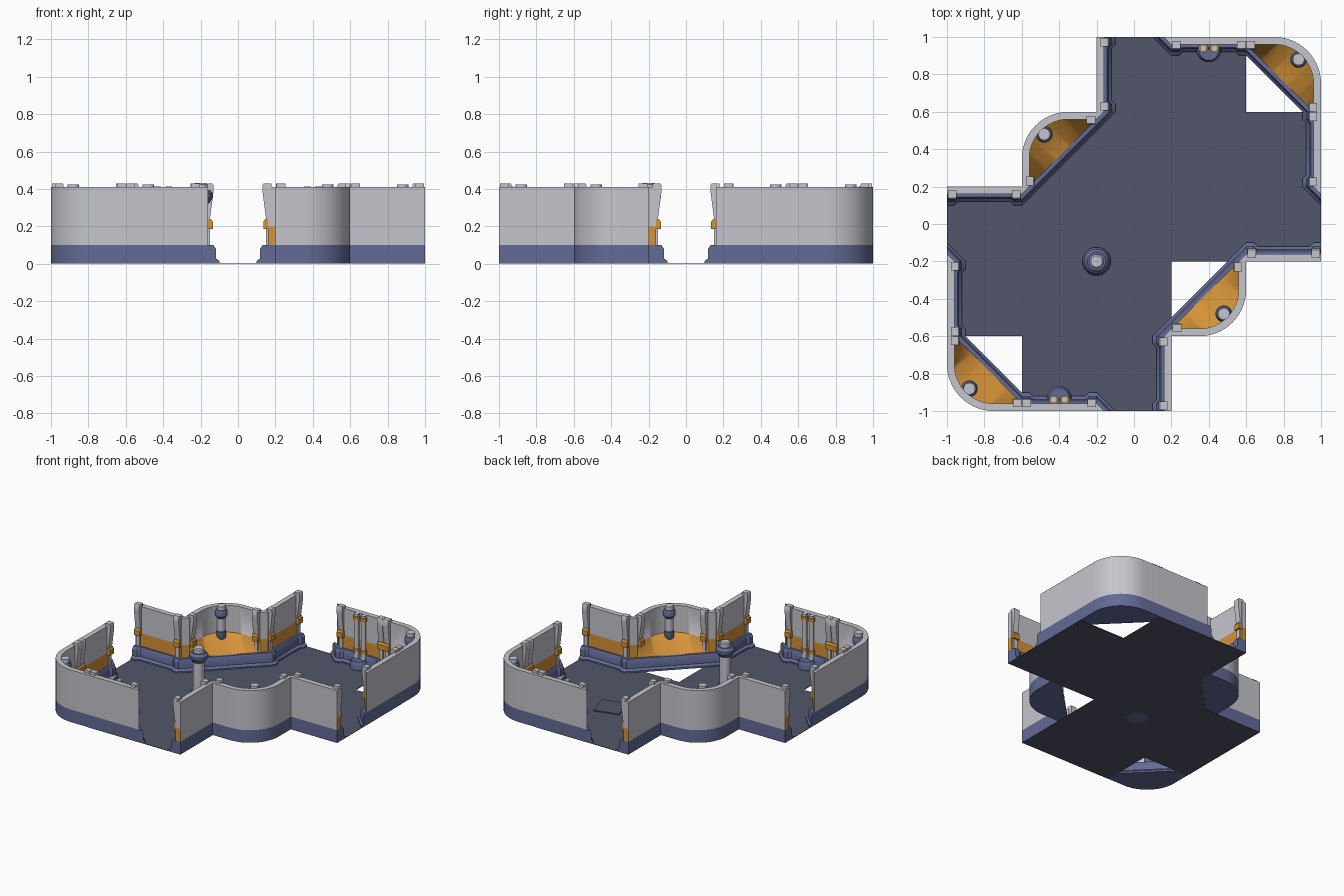
import bpy, bmesh, math
from mathutils import Vector, Matrix

if "Cube" in bpy.data.objects:
    bpy.data.objects.remove(bpy.data.objects["Cube"])


def material(name, rgb):
    m = bpy.data.materials.new(name)
    m.diffuse_color = (*rgb, 1)
    m.use_nodes = True
    m.node_tree.nodes["Principled BSDF"].inputs["Base Color"].default_value = m.diffuse_color
    return m


MATS = [material("light_grey", (0.56, 0.56, 0.61)), material("slate_blue", (0.125, 0.147, 0.305)),
        material("orange", (0.66, 0.29, 0.04)), material("floor_grey", (0.085, 0.093, 0.142))]
GREY, BLUE, ORANGE, FLOOR = range(4)


def finish(bm, name, turns=(0,)):
    """Turn a bmesh into objects, one for each half-turn copy of the symmetric room."""
    bmesh.ops.remove_doubles(bm, verts=bm.verts, dist=1e-5)
    bmesh.ops.recalc_face_normals(bm, faces=bm.faces)
    mesh = bpy.data.meshes.new(name)
    bm.to_mesh(mesh)
    bm.free()
    for m in MATS:
        mesh.materials.append(m)
    for a in turns:
        ob = bpy.data.objects.new(name, mesh)
        ob.rotation_euler.z = a
        bpy.context.collection.objects.link(ob)
    bpy.ops.object.select_all(action='DESELECT')
    ob.select_set(True)
    bpy.context.view_layer.objects.active = ob
    bpy.ops.object.shade_smooth_by_angle(angle=math.radians(32))


BOTH = (0, math.pi)


def face(bm, verts, mat):
    f = bm.faces.new(verts)
    f.material_index = mat
    return f


# ---- wall profile: depth from the outer face, height, colour of the strip that follows
PROFILE = [(0.08, 0.0, BLUE), (0.08, 0.015, BLUE), (0.065, 0.03, BLUE), (0.065, 0.08, BLUE),
           (0.055, 0.1, BLUE), (0.04, 0.1, ORANGE), (0.04, 0.2, GREY), (0.04, 0.41, GREY),
           (0.0, 0.41, GREY), (0.0, 0.2, GREY), (0.0, 0.1, BLUE), (0.0, 0.0, BLUE)]


def depth(i, k):
    d, z, _ = PROFILE[i]
    return d * k if i < 5 else d


def section(p, d, k=1.0):
    return [Vector((p[0] + d[0] * depth(i, k), p[1] + d[1] * depth(i, k), max(q[1], 0.002)))
            for i, q in enumerate(PROFILE)]


def straight(a, b, d):
    """One wall panel, its plinth thicker at both ends."""
    a, b = Vector(a), Vector(b)
    return [section(a.lerp(b, t), d, k) for t, k in
            ((0, 1.25), (0.1, 1.25), (0.15, 1), (0.85, 1), (0.9, 1.25), (1, 1.25))]


def corner(a, da, b, db, r=0.25, n=14):
    """Rounded outside wall over a straight diagonal plinth, with a sloping ledge between."""
    a, da, b, db = map(Vector, (a, da, b, db))
    c = a + (0.4 - r) * (-db) + da * r
    pts = [(a, da)]
    for i in range(n + 1):
        t = i / n * math.pi / 2
        nrm = da * math.cos(t) + db * math.sin(t)
        pts.append((c - nrm * r, nrm))
    pts.append((b, db))
    run = [0.0]
    for p, q in zip(pts, pts[1:]):
        run.append(run[-1] + (q[0] - p[0]).length)
    sa, sb = section(a, da, 1.25), section(b, db, 1.25)
    out = []
    for (p, nrm), s in zip(pts, run):
        sec = section(p, nrm)
        for i in range(6):
            sec[i] = sa[i].lerp(sb[i], s / run[-1])
        out.append(sec)
    return out


def build_wall(name, sections, cap_mid):
    bm = bmesh.new()
    rings = [[bm.verts.new(v) for v in s] for s in sections]
    n = len(PROFILE)
    for r, s in zip(rings, rings[1:]):
        for i in range(n):
            j = (i + 1) % n
            face(bm, (r[i], r[j], s[j], s[i]), PROFILE[i][2])
    for r in (rings[0], rings[-1]):
        face(bm, r[:6] + r[10:], BLUE)
        face(bm, (r[5], r[6], r[9], r[10]), cap_mid)
        face(bm, r[6:10], GREY)
    finish(bm, name, BOTH)


R, L, D = (1, 0), (-1, 0), (0, -1)
inner = (straight((-0.2, 1), (-0.2, 0.6), R) + corner((-0.2, 0.6), D, (-0.6, 0.2), R)
         + straight((-0.6, 0.2), (-1, 0.2), D))
outer = ([section((0.2, 1), L, 1.25)] + straight((0.2, 1), (0.6, 1), D)
         + corner((0.6, 1), D, (1, 0.6), L) + straight((1, 0.6), (1, 0.2), L)
         + [section((1, 0.2), D, 1.25)])
build_wall("inner_bay_wall", inner, ORANGE)
build_wall("outer_corner_wall", outer, GREY)

# ---- ribs on the walls: tapered strip, orange clamp, thin leg
RIB = [([(0.022, 0.43), (0.062, 0.43), (0.068, 0.42), (0.068, 0.38), (0.048, 0.225), (0.03, 0.225), (0.022, 0.38)],
        0.046, GREY),
       ([(0.03, 0.185), (0.065, 0.185), (0.065, 0.225), (0.055, 0.238), (0.03, 0.238)], 0.05, ORANGE),
       ([(0.03, 0.09), (0.051, 0.09), (0.051, 0.186), (0.03, 0.186)], 0.03, GREY)]
bm = bmesh.new()
for p, d in [((-0.2, 0.972), R), ((-0.2, 0.63), R), ((-0.23, 0.6), D), ((-0.6, 0.23), R),
             ((-0.63, 0.2), D), ((-0.972, 0.2), D), ((0.225, 1), D), ((0.575, 1), D),
             ((0.625, 1), D), ((1, 0.625), L), ((1, 0.575), L), ((1, 0.225), L)]:
    p, d = Vector(p), Vector(d)
    side = Vector((-d.y, d.x))
    for prof, w, mat in RIB:
        ends = []
        for s in (-w / 2, w / 2):
            ends.append([bm.verts.new((*(p + d * q + side * s), z)) for q, z in prof])
            face(bm, ends[-1], mat)
        for i in range(len(prof)):
            j = (i + 1) % len(prof)
            face(bm, (ends[0][i], ends[0][j], ends[1][j], ends[1][i]), mat)
finish(bm, "wall_ribs", BOTH)


def lathe(name, x, y, prof, sides=16, turns=(0,)):
    """Turned post: (radius, height, colour of the strip above)."""
    bm = bmesh.new()
    rings = [[bm.verts.new((x + r * math.cos(2 * math.pi * (i + 0.5) / sides),
                            y + r * math.sin(2 * math.pi * (i + 0.5) / sides), z))
              for i in range(sides)] for r, z, _ in prof]
    for k in range(len(rings) - 1):
        for i in range(sides):
            j = (i + 1) % sides
            face(bm, (rings[k][i], rings[k][j], rings[k + 1][j], rings[k + 1][i]), prof[k][2])
    face(bm, rings[0], prof[0][2])
    face(bm, rings[-1], prof[-1][2])
    finish(bm, name, turns)


# ---- free-standing pillar
lathe("pillar", -0.2, -0.2, [
    (0.077, 0, BLUE), (0.077, 0.02, BLUE), (0.06, 0.05, BLUE), (0.052, 0.1, BLUE), (0.04, 0.1, GREY),
    (0.04, 0.32, BLUE), (0.048, 0.325, BLUE), (0.068, 0.355, BLUE), (0.068, 0.375, BLUE),
    (0.05, 0.395, BLUE), (0.038, 0.395, GREY), (0.038, 0.425, GREY), (0.03, 0.432, GREY)])

# ---- columns hung in the rounded corners
for x, y in ((0.88, 0.88), (-0.48, 0.48)):
    lathe("corner_column", x, y, [
        (0.012, 0.145, BLUE), (0.026, 0.16, BLUE), (0.034, 0.185, BLUE), (0.034, 0.225, BLUE),
        (0.03, 0.23, GREY), (0.03, 0.33, BLUE), (0.045, 0.35, BLUE), (0.045, 0.375, BLUE),
        (0.036, 0.395, BLUE), (0.031, 0.395, GREY), (0.031, 0.425, GREY)], turns=BOTH)

# ---- twin wall pipes on a round foot
lathe("pipe_foot", 0.4, 0.93, [(0.067, 0.003, BLUE), (0.067, 0.04, BLUE), (0.055, 0.065, BLUE),
                               (0.045, 0.065, BLUE)], 12, BOTH)
for x in (0.37, 0.43):
    lathe("wall_pipe", x, 0.94, [
        (0.019, 0.06, GREY), (0.019, 0.12, ORANGE), (0.026, 0.12, ORANGE), (0.026, 0.14, ORANGE),
        (0.019, 0.14, GREY), (0.019, 0.37, ORANGE), (0.026, 0.37, ORANGE), (0.026, 0.395, ORANGE),
        (0.019, 0.395, GREY), (0.019, 0.412, GREY)], 12, BOTH)


def slab(name, pts, z0, z1):
    bm = bmesh.new()
    f = face(bm, [bm.verts.new((x, y, z0)) for x, y in pts], FLOOR)
    ext = bmesh.ops.extrude_face_region(bm, geom=[f], use_keep_orig=True)
    bmesh.ops.translate(bm, vec=(0, 0, z1 - z0),
                        verts=[v for v in ext['geom'] if isinstance(v, bmesh.types.BMVert)])
    for g in bm.faces:
        g.material_index = FLOOR
    finish(bm, name)


# ---- floor, with the open corner cells left out, and a loose floor plate
e = 0.999
slab("floor", [(-0.2, e), (-0.2, 0.5), (-0.5, 0.2), (-e, 0.2), (-e, -0.6), (-0.6, -0.6), (-0.6, -e),
               (0.2, -e), (0.2, -0.2), (e, -0.2), (e, 0.6), (0.6, 0.6), (0.6, e)], 0.0, 0.004)
rot = Matrix.Rotation(math.radians(15), 2)
slab("floor_plate", [Vector((0.35, 0.43)) + rot @ Vector((sx * 0.097, sy * 0.097))
                     for sx, sy in ((-1, -1), (1, -1), (1, 1), (-1, 1))], 0.004, 0.012)
